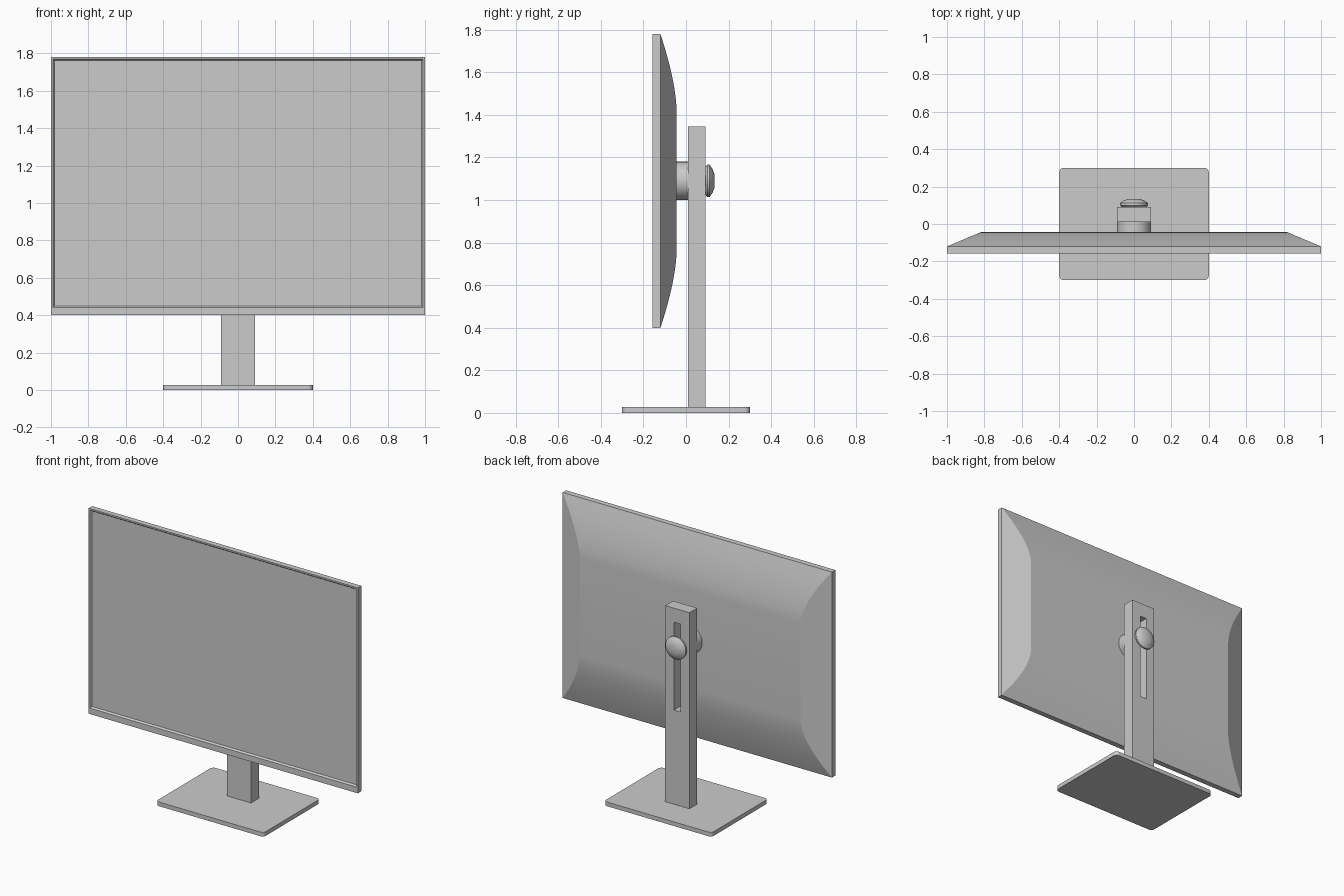
import bpy, bmesh, math
from mathutils import Matrix, Vector

if "Cube" in bpy.data.objects:
    bpy.data.objects.remove(bpy.data.objects["Cube"])


def finish(name, bm, smooth=False, angle=30):
    bmesh.ops.recalc_face_normals(bm, faces=bm.faces)
    mesh = bpy.data.meshes.new(name)
    bm.to_mesh(mesh)
    bm.free()
    ob = bpy.data.objects.new(name, mesh)
    bpy.context.collection.objects.link(ob)
    if smooth:
        bpy.ops.object.select_all(action='DESELECT')
        ob.select_set(True)
        bpy.context.view_layer.objects.active = ob
        bpy.ops.object.shade_smooth_by_angle(angle=math.radians(angle))
    return ob


def rect(bm, hx, z0, z1, y):
    """Four corners of an upright rectangle facing y."""
    return [bm.verts.new((x, y, z)) for x, z in ((-hx, z0), (hx, z0), (hx, z1), (-hx, z1))]


def bridge(bm, a, b):
    for i in range(len(a)):
        j = (i + 1) % len(a)
        bm.faces.new((a[i], a[j], b[j], b[i]))


def turned(name, profile, z, steps=40, angle=30):
    """Solid of revolution about the y axis from (radius, y) points."""
    bm = bmesh.new()
    rings = [[bm.verts.new((r * math.cos(2 * math.pi * i / steps), y,
                            z + r * math.sin(2 * math.pi * i / steps)))
              for i in range(steps)] for r, y in profile]
    for a, b in zip(rings, rings[1:]):
        bridge(bm, a, b)
    bm.faces.new(rings[0])
    bm.faces.new(rings[-1])
    return finish(name, bm, True, angle)


# base plate with rounded corners
bm = bmesh.new()
bmesh.ops.create_cube(bm, size=1, matrix=Matrix.Translation((0, 0, 0.014))
                      @ Matrix.Diagonal((0.8, 0.6, 0.028, 1)))
upright = [e for e in bm.edges if abs(e.verts[0].co.z - e.verts[1].co.z) > 0.01]
bmesh.ops.bevel(bm, geom=upright, offset=0.025, segments=6, profile=0.5, affect='EDGES')
finish("base_plate", bm, True)

# column with a height adjustment slot
bm = bmesh.new()
Y0, Y1 = 0.01, 0.092
of, ob_ = rect(bm, 0.09, 0.028, 1.345, Y0), rect(bm, 0.09, 0.028, 1.345, Y1)
sf, sb = rect(bm, 0.025, 0.66, 1.25, Y0), rect(bm, 0.025, 0.66, 1.25, Y1)
for a, b in ((of, ob_), (sf, of), (sb, ob_), (sf, sb)):
    bridge(bm, a, b)
finish("stand_column", bm)

# screen frame: flat bezel stepping inwards to the recessed display
BACK, FRONT, LOW, TOP = -0.12, -0.157, 0.40, 1.78
bm = bmesh.new()
loops = [rect(bm, 1.0, LOW, TOP, BACK),
         rect(bm, 1.0, LOW, TOP, FRONT),
         rect(bm, 0.99, 0.44, 1.77, FRONT),
         rect(bm, 0.982, 0.449, 1.762, -0.146)]
for a, b in zip(loops, loops[1:]):
    bridge(bm, a, b)
bm.faces.new(loops[0])
finish("screen_frame", bm)

# display panel
bm = bmesh.new()
bm.faces.new(rect(bm, 0.982, 0.449, 1.762, -0.146))
finish("display_panel", bm)

# rear shell: curved top and bottom, flat slanted ends
DEEP = -0.044
p0, p1, p2 = Vector((BACK, TOP)), Vector((-0.048, 1.56)), Vector((DEEP, 1.42))
upper = []
for i in range(13):
    t = i / 12
    upper.append(p0 * (1 - t) ** 2 + p1 * 2 * t * (1 - t) + p2 * t * t)
profile = [(p.x, p.y) for p in upper] + [(p.x, LOW + TOP - p.y) for p in reversed(upper)]
bm = bmesh.new()
ends = [[bm.verts.new((s * (1 - 0.18 * (y - BACK) / (DEEP - BACK)), y, z))
         for y, z in profile] for s in (-1, 1)]
for i in range(len(profile) - 1):
    bm.faces.new((ends[0][i], ends[0][i + 1], ends[1][i + 1], ends[1][i]))
for end in ends:
    bm.faces.new(end)
finish("rear_shell", bm, True, 15)

# pivot, bolt through the slot and tightening knob
PIVOT = 1.09
turned("pivot_disc", [(0.09, -0.05), (0.09, Y0)], PIVOT)
turned("slot_bolt", [(0.024, 0.0), (0.024, 0.11)], PIVOT)
turned("tightening_knob", [(0.066, Y1), (0.076, 0.100), (0.076, 0.111),
                           (0.066, 0.118), (0.053, 0.126), (0.032, 0.134)], PIVOT, angle=35)
